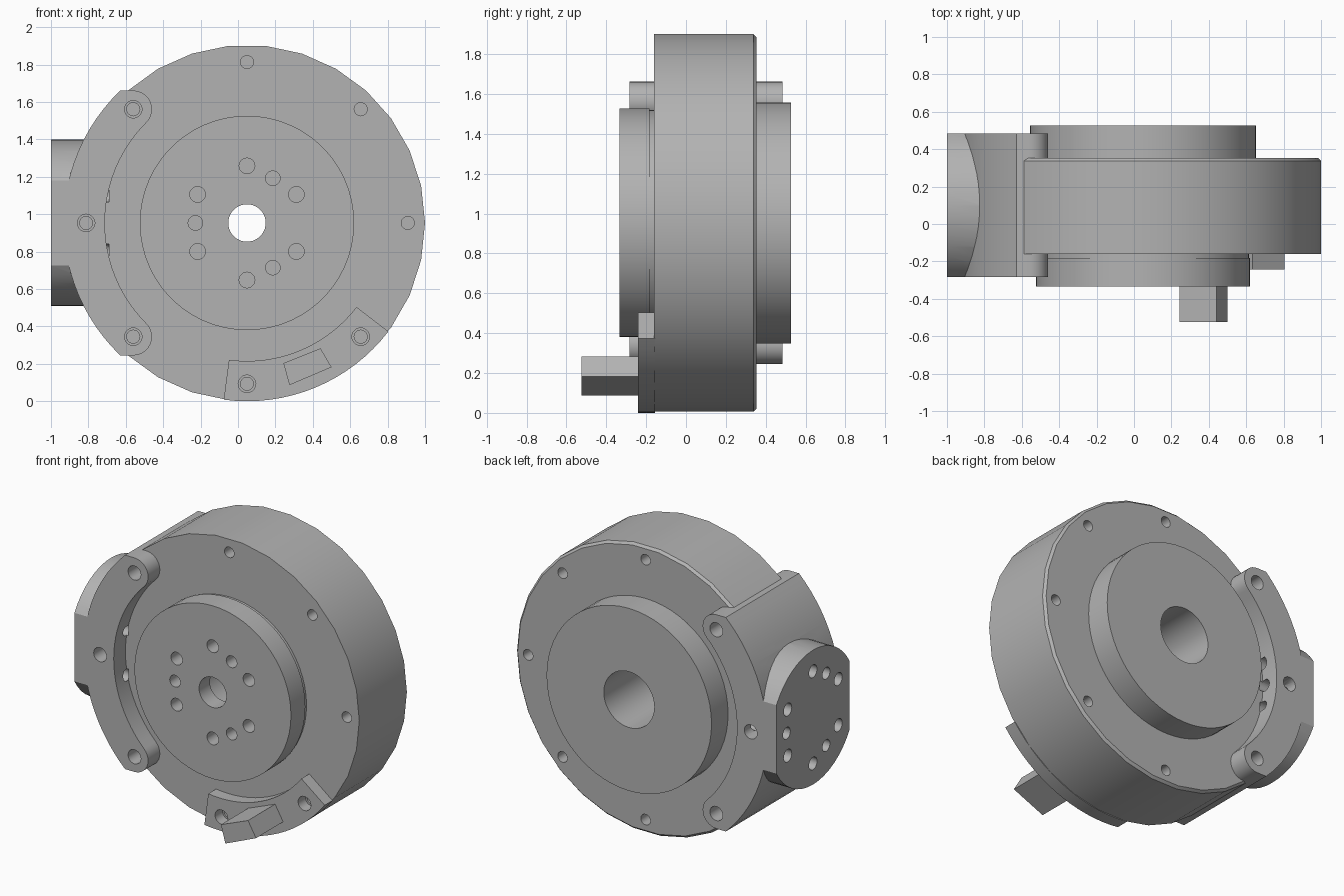
import bpy, bmesh, math

if "Cube" in bpy.data.objects:
    bpy.data.objects.remove(bpy.data.objects["Cube"])

CX, CZ = 0.048, 0.953      # main axis of the disc
BY = 0.10                  # centre of the side boss in y

grey = bpy.data.materials.new("grey metal")
grey.diffuse_color = (0.45, 0.45, 0.45, 1)
grey.use_nodes = True
grey.node_tree.nodes["Principled BSDF"].inputs["Base Color"].default_value = grey.diffuse_color


def along_y(u, v, w):      # axis runs front to back
    return (CX + u, w, CZ + v)


def along_x(u, v, w):      # axis runs sideways, through the boss
    return (w, BY - u, CZ + v)


def loft(bm, rings, place):
    """Closed solid through a list of (outline, depth) rings."""
    loops = [[bm.verts.new(place(u, v, w)) for u, v in pts] for pts, w in rings]
    n = len(loops[0])
    for a, b in zip(loops, loops[1:]):
        for i in range(n):
            j = (i + 1) % n
            bm.faces.new((a[i], a[j], b[j], b[i]))
    bm.faces.new(loops[0])
    bm.faces.new(loops[-1])


def arc(r, a0, a1, n, cu=0, cv=0):
    return [(cu + r * math.cos(math.radians(a0 + (a1 - a0) * i / n)),
             cv + r * math.sin(math.radians(a0 + (a1 - a0) * i / n))) for i in range(n + 1)]


def turned(bm, profile, n, place=along_y, u=0, v=0):
    """Round solid from (radius, depth) steps."""
    loft(bm, [(arc(r, 0, 360, n, u, v)[:-1], w) for r, w in profile], place)


def finish(name, bm):
    bmesh.ops.recalc_face_normals(bm, faces=bm.faces)
    me = bpy.data.meshes.new(name)
    bm.to_mesh(me)
    bm.free()
    me.materials.append(grey)
    ob = bpy.data.objects.new(name, me)
    bpy.context.collection.objects.link(ob)
    return ob


def solid(name, rings, place=along_y):
    bm = bmesh.new()
    loft(bm, rings, place)
    return finish(name, bm)


def lathe(name, profile, n):
    bm = bmesh.new()
    turned(bm, profile, n)
    return finish(name, bm)


def combine(ob, other, op):
    bpy.context.view_layer.objects.active = ob
    m = ob.modifiers.new(op.lower(), 'BOOLEAN')
    m.operation, m.object, m.solver = op, other, 'EXACT'
    bpy.ops.object.modifier_apply(modifier=m.name)


def polar(r, deg):
    return r * math.cos(math.radians(deg)), r * math.sin(math.radians(deg))


# Main disc with a chamfered rear rim, and the two hubs
housing = lathe("housing", [(0.952, -0.16), (0.952, 0.338), (0.937, 0.354)], 30)
front_hub = lathe("front_hub", [(0.573, -0.333), (0.573, -0.183), (0.566, -0.183), (0.566, -0.15)], 60)
rear_hub = lathe("rear_hub", [(0.604, 0.34), (0.604, 0.527)], 60)

# Side bracket: crescent with round ears around the bolts
eu, ev = polar(0.86, 135)
ear = arc(0.1, 90, -45, 12, eu, ev)
inner = arc(0.76, 135, 225, 24)[1:-1]
low_ear = [(u, -v) for u, v in reversed(ear)]
corner = math.degrees(math.asin((ev + 0.1) / 0.98))
outer = arc(0.98, 180 + corner, 180 - corner, 24)
crescent = ear + inner + low_ear + outer
bracket = solid("bracket", [(crescent, -0.283), (crescent, 0.483)])

# Side boss: round flange with flats front and back
flat = math.degrees(math.acos(0.383 / 0.445))
flange = arc(0.445, flat, 180 - flat, 16) + arc(0.445, 180 + flat, 360 - flat, 16)
boss = solid("boss", [(flange, -1.0), (flange, -0.8)], along_x)

# Sector plate at the bottom front, with its connector block
sector = arc(0.738, 262.5, 322.5, 16) + arc(0.953, 322.5, 262.5, 16)
plate = solid("connector_plate", [(sector, -0.242), (sector, -0.155)])
quad = [(x - CX, z - CZ) for x, z in ((0.243, 0.203), (0.441, 0.283), (0.5, 0.182), (0.275, 0.086))]
connector = solid("connector", [(quad, -0.525), (quad, -0.24)])

combine(housing, bracket, 'UNION')
combine(housing, boss, 'UNION')

# Cutters: stepped bore, counterbored bolt holes, hub and boss hole patterns
bore = lathe("bore_cutter", [(0.1, -0.6), (0.1, -0.22), (0.185, -0.22), (0.185, 0.8)], 40)

bm = bmesh.new()
for k in range(8):
    u, v = polar(0.86, 45 * k)
    turned(bm, [(0.047, -0.4), (0.047, -0.165), (0.035, -0.165), (0.035, -0.06)], 20, along_y, u, v)
    turned(bm, [(0.047, 0.6), (0.047, 0.36), (0.035, 0.36), (0.035, 0.25)], 20, along_y, u, v)
bolts = finish("bolt_cutter", bm)

pattern = [(0.305, a, 0.042) for a in range(30, 360, 60)] + [(0.276, a, 0.039) for a in (60, 180, 300)]


def hole_pattern(name, w0, w1, place):
    bm = bmesh.new()
    for r, a, size in pattern:
        turned(bm, [(size, w0), (size, w1)], 20, place, *polar(r, a))
    return finish(name, bm)


hub_holes = hole_pattern("hub_hole_cutter", -0.5, -0.23, along_y)
boss_holes = hole_pattern("boss_hole_cutter", -1.2, -0.69, along_x)

for part in (housing, front_hub, rear_hub):
    combine(part, bore, 'DIFFERENCE')
for part in (housing, plate):
    combine(part, bolts, 'DIFFERENCE')
combine(front_hub, hub_holes, 'DIFFERENCE')
combine(housing, boss_holes, 'DIFFERENCE')

for helper in (bracket, boss, bore, bolts, hub_holes, boss_holes):
    bpy.data.objects.remove(helper)

# Smooth round walls, sharp edges
for ob in (housing, front_hub, rear_hub, plate, connector):
    bpy.ops.object.select_all(action='DESELECT')
    ob.select_set(True)
    bpy.context.view_layer.objects.active = ob
    bpy.ops.object.shade_smooth_by_angle(angle=math.radians(30))
